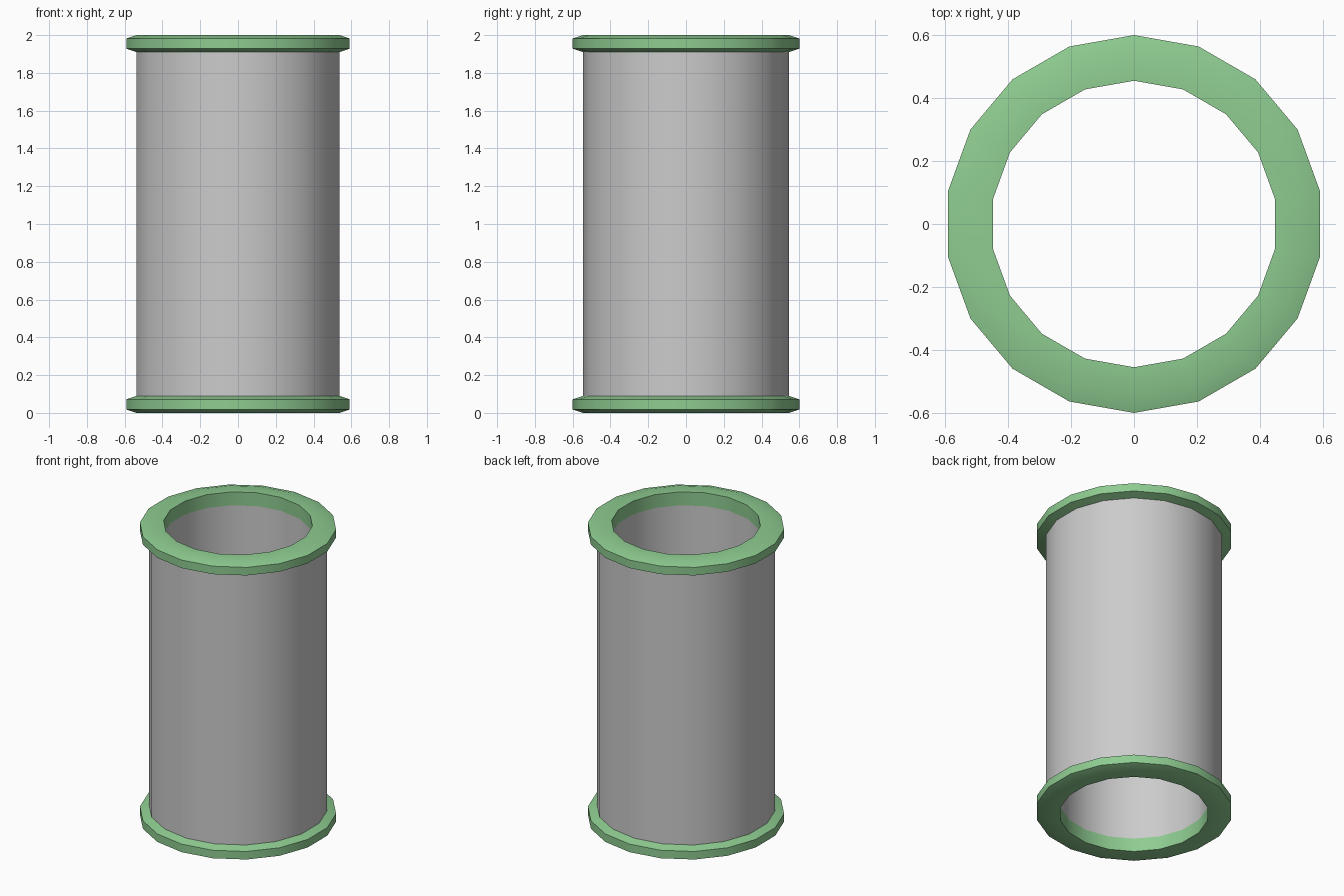
import bpy, bmesh, math

if "Cube" in bpy.data.objects:
    bpy.data.objects.remove(bpy.data.objects["Cube"])

SIDES = 18
R_IN, R_BODY, R_RIM = 0.455, 0.545, 0.6
RIM_H = 0.09

green = bpy.data.materials.new("rim_green")
green.diffuse_color = (0.27, 0.6, 0.28, 1)
green.use_nodes = True
green.node_tree.nodes["Principled BSDF"].inputs["Base Color"].default_value = green.diffuse_color


def lathe(name, profiles, material=None):
    """Revolve open (radius, z) profiles around z, a vertex on the y axis."""
    bm = bmesh.new()
    for profile in profiles:
        rings = []
        for r, z in profile:
            ring = []
            for i in range(SIDES):
                a = math.pi / 2 + 2 * math.pi * i / SIDES
                ring.append(bm.verts.new((r * math.cos(a), r * math.sin(a), z)))
            rings.append(ring)
        for lo, hi in zip(rings, rings[1:]):
            for i in range(SIDES):
                j = (i + 1) % SIDES
                bm.faces.new((lo[i], lo[j], hi[j], hi[i]))
    mesh = bpy.data.meshes.new(name)
    bm.to_mesh(mesh)
    bm.free()
    obj = bpy.data.objects.new(name, mesh)
    bpy.context.collection.objects.link(obj)
    if material:
        mesh.materials.append(material)
    bpy.ops.object.select_all(action='DESELECT')
    obj.select_set(True)
    bpy.context.view_layer.objects.active = obj
    bpy.ops.object.shade_smooth_by_angle(angle=math.radians(30))
    return obj


# Pipe: outer wall upwards, inner wall downwards so both face the open air
lo, hi = RIM_H, 2 - RIM_H
lathe("pipe_body", [[(R_BODY, lo), (R_BODY, hi)], [(R_IN, hi), (R_IN, lo)]])

# Flanges: bevelled collar at each end, open where it meets the pipe walls
collar = [(R_BODY, 0), (R_RIM, 0.018), (R_RIM, 0.072), (R_BODY, RIM_H)]
lathe("bottom_flange", [[(R_IN, RIM_H), (R_IN, 0)] + collar], green)
top = [(r, 2 - RIM_H + z) for r, z in collar]
lathe("top_flange", [top + [(R_BODY, 2), (R_IN, 2), (R_IN, 2 - RIM_H)][1:]], green)
